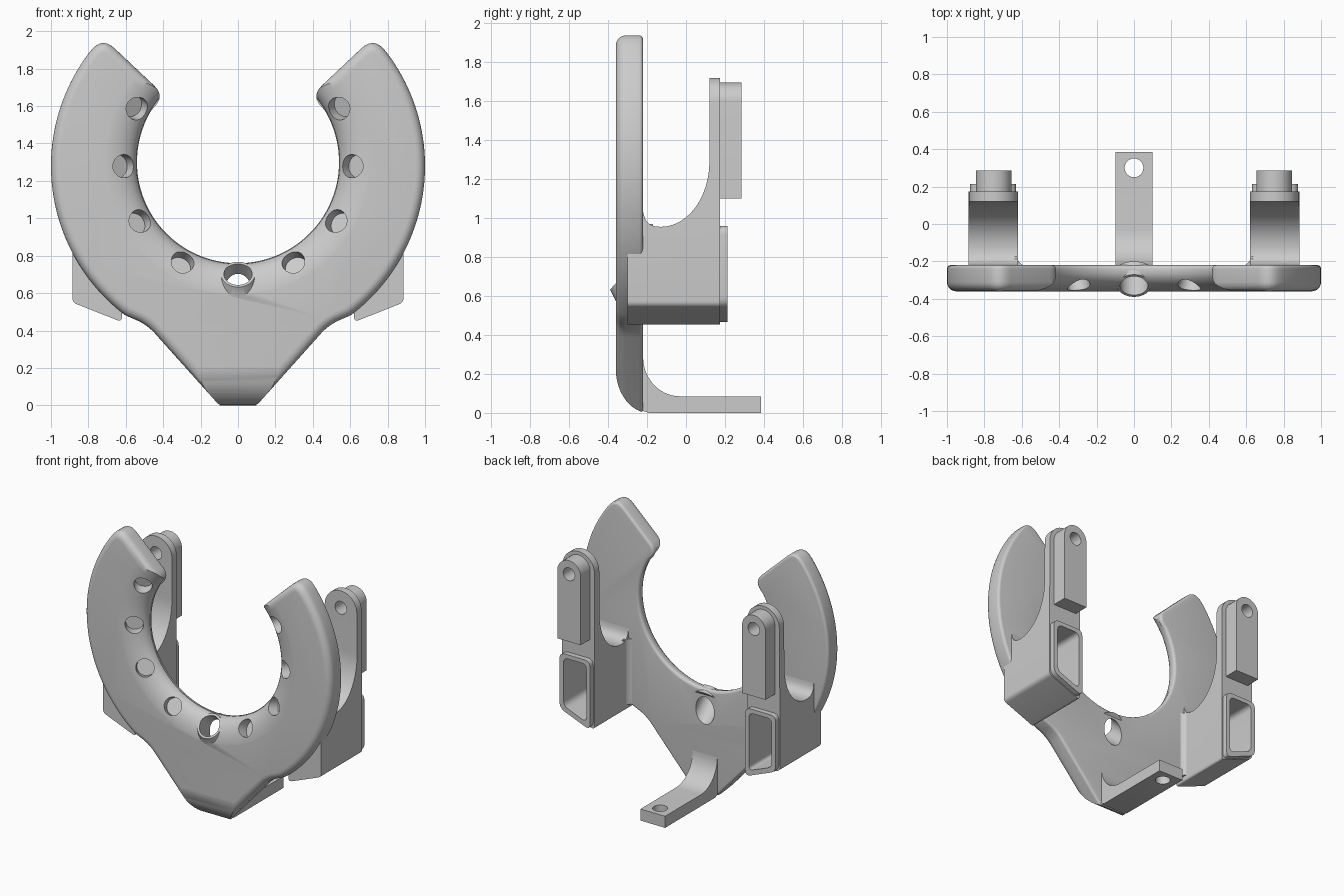
import bpy, bmesh
from math import sin, cos, radians
from mathutils import Vector, Matrix

if "Cube" in bpy.data.objects:
    bpy.data.objects.remove(bpy.data.objects["Cube"], do_unlink=True)

COLOUR = (0.6, 0.6, 0.6, 1)
grey = bpy.data.materials.new("matte grey")
grey.use_nodes = True
grey.diffuse_color = COLOUR
grey.node_tree.nodes["Principled BSDF"].inputs["Base Color"].default_value = COLOUR


def finish(bm, name):
    bmesh.ops.recalc_face_normals(bm, faces=bm.faces)
    mesh = bpy.data.meshes.new(name)
    bm.to_mesh(mesh)
    bm.free()
    mesh.materials.append(grey)
    ob = bpy.data.objects.new(name, mesh)
    bpy.context.collection.objects.link(ob)
    return ob


def arc(cx, cy, rx, ry, a, b, n):
    steps = [radians(a + (b - a) * i / n) for i in range(n + 1)]
    return [(cx + rx * cos(t), cy + ry * sin(t)) for t in steps]


def corner(before, p, after, d, n=6):
    """Rounded corner at p, starting d away on both sides."""
    p = Vector(p)
    a = p + (Vector(before) - p).normalized() * d
    b = p + (Vector(after) - p).normalized() * d
    ts = [i / n for i in range(n + 1)]
    return [tuple(a * (1 - t) ** 2 + p * 2 * t * (1 - t) + b * t * t) for t in ts]


def rounded(pts, d):
    n = len(pts)
    return [q for i in range(n) for q in corner(pts[i - 1], pts[i], pts[(i + 1) % n], d)]


def inset(pts, d):
    """Counter-clockwise outline moved inwards by d."""
    result = []
    for i, p in enumerate(pts):
        p = Vector(p)
        u = (p - Vector(pts[i - 1])).normalized()
        v = (Vector(pts[(i + 1) % len(pts)]) - p).normalized()
        n1, n2 = Vector((-u.y, u.x)), Vector((-v.y, v.x))
        result.append(tuple(p + (n1 + n2) * d / (1 + n1.dot(n2))))
    return result


# Places a 2D profile point on the plane across the given axis
PLACE = {"x": lambda u, v, w: (w, u, v),
         "y": lambda u, v, w: (u, w, v),
         "z": lambda u, v, w: (u, v, w)}


def prism(name, pts, axis, lo, hi, round_lo=0, round_hi=0):
    """Extruded outline, with optional rounded rims at either end."""
    layers = [(0, lo), (0, hi)]
    if round_lo:
        layers[:1] = [(round_lo - x, lo + round_lo - y)
                      for x, y in arc(0, 0, round_lo, round_lo, 90, 0, 6)]
    if round_hi:
        layers[-1:] = [(round_hi - x, hi - round_hi + y)
                       for x, y in arc(0, 0, round_hi, round_hi, 0, 90, 5)]
    bm = bmesh.new()
    rings = [[bm.verts.new(PLACE[axis](u, v, w)) for u, v in (inset(pts, d) if d else pts)]
             for d, w in layers]
    bm.faces.new(rings[0])
    bm.faces.new(rings[-1])
    for a, b in zip(rings, rings[1:]):
        for i in range(len(pts)):
            bm.faces.new((a[i - 1], a[i], b[i], b[i - 1]))
    return finish(bm, name)


def rod(name, start, direction, length, r1, r2):
    bm = bmesh.new()
    d = Vector(direction).normalized()
    turn = d.to_track_quat("Z", "Y").to_matrix().to_4x4()
    bmesh.ops.create_cone(bm, cap_ends=True, segments=40, radius1=r1, radius2=r2, depth=length,
                          matrix=Matrix.Translation(Vector(start) + d * length / 2) @ turn)
    return finish(bm, name)


def combine(target, tool, operation="DIFFERENCE", keep=False):
    mod = target.modifiers.new("combine", "BOOLEAN")
    mod.operation, mod.solver, mod.object = operation, "EXACT", tool
    bpy.context.view_layer.objects.active = target
    bpy.ops.object.modifier_apply(modifier=mod.name)
    if not keep:
        bpy.data.objects.remove(tool, do_unlink=True)


FRONT, BACK = -0.36, -0.22
OUT_Z, IN_Z, IN_R = 1.28, 1.3, 0.54

# Horseshoe plate with a tapered foot
outer = arc(0, OUT_Z, 1, 1, -53, 37, 44)
inner = arc(0, IN_Z, IN_R, IN_R, 31, -90, 48)
tip_out, tip_in, foot, waist = (0.725, 1.97), (0.39, 1.655), (0.1, 0), (0.485, 0.43)
half = ([foot] + corner(foot, waist, outer[0], 0.06) + outer
        + corner(outer[-1], tip_out, tip_in, 0.09)
        + corner(tip_out, tip_in, inner[0], 0.08) + inner)
outline = half + [(-x, z) for x, z in reversed(half[:-1])]
plate = prism("horseshoe_plate", outline, "y", FRONT, BACK, 0.05, 0.02)

# Wide rounding around the inner front edge
bm = bmesh.new()
profile = [(0.3, -0.6), (0.73, -0.6), (0.73, FRONT - 0.001)]
profile += arc(0.73, -0.25, 0.187, 0.111, 270, 180, 10)[1:]
profile += [(0.543, -0.245), (0.3, -0.245)]
rows = []
for k in range(96):
    t = radians(k * 360 / 96)
    rows.append([bm.verts.new((r * cos(t), y, IN_Z + r * sin(t))) for r, y in profile])
for k in range(96):
    for i in range(len(profile)):
        bm.faces.new((rows[k - 1][i - 1], rows[k - 1][i], rows[k][i], rows[k][i - 1]))
combine(plate, finish(bm, "rounding_cutter"))

# Curved front of the foot
toe = arc(-0.19, 0.23, 0.171, 0.23, 180, 270, 14)
combine(plate, prism("toe_cutter", [(-0.6, 0.23)] + toe + [(-0.19, -0.2), (-0.6, -0.2)],
                     "x", -0.9, 0.9))

# Slanted boss with a through hole
axis = Vector((0, 0.75, -0.66)).normalized()
cap = Vector((0, -0.33, 0.70))
combine(plate, rod("boss", cap, axis, 0.07, 0.09, 0.118), "UNION")
combine(plate, rod("boss_cutter", cap - axis * 0.3, axis, 0.8, 0.075, 0.075))

# Slanted blind holes around the inner rim
for side in (1, -1):
    for angle in (28, -2, -31, -61):
        a = radians(angle)
        out = Vector((side * cos(a), 0, sin(a)))
        aim = (out * 0.6 + Vector((0, 1, 0))).normalized()
        mouth = Vector((0, -0.325, IN_Z)) + out * 0.615
        combine(plate, rod("rim_hole_cutter", mouth - aim * 0.15, aim, 0.21, 0.062, 0.062))

parts = [plate]

# Bent foot tab with a screw hole
tab_pts = ([(-0.25, 0.29)] + arc(-0.03, 0.285, 0.19, 0.2, 180, 270, 14)
           + [(0.385, 0.085), (0.385, 0), (-0.19, 0), (-0.25, 0.02)])
tab = prism("foot_tab", tab_pts, "x", -0.1, 0.1)
combine(tab, rod("tab_cutter", (0, 0.3, -0.1), (0, 0, 1), 0.4, 0.05, 0.05))
parts.append(tab)


# Side brackets: block with upright arm, socket rim and peg
def bracket(side, label):
    def flip(pts):
        return [(side * x, z) for x, z in pts]

    mid = 0.75
    low_out, low_in = (0.885, 0.55), (0.62, 0.445)
    bottom = (corner((0.885, 1), low_out, low_in, 0.025)
              + corner(low_out, low_in, (0.62, 1), 0.03))
    body = bottom[::-1] + [(0.885, 0.95)] + arc(mid, 1.59, 0.13, 0.13, 0, 180, 24)
    arm = prism(label + "_bracket", flip(body), "y", -0.3, 0.175)
    scoop = ([(-0.6, 0.84), (-0.23, 0.84)]
             + corner((-0.218, 1.2), (-0.218, 0.955), (0, 0.955), 0.085)
             + arc(-0.13, 1.29, 0.25, 0.335, 270, 360, 20)
             + [(0.12, 2.2), (-0.6, 2.2)])
    combine(arm, prism("scoop_cutter", scoop, "x", -1.2, 1.2))

    rim_pts = rounded([(0.63, 0.96), (0.63, 0.455), (0.877, 0.553), (0.877, 0.96)], 0.045)
    rim = prism(label + "_socket_rim", flip(rim_pts), "y", 0.17, 0.213)
    peg_pts = [(0.845, 1.1), (0.655, 1.1)] + arc(mid, 1.6, 0.095, 0.095, 180, 0, 20)
    peg = prism(label + "_peg", flip(peg_pts), "y", 0.17, 0.285)

    pocket_pts = rounded([(0.66, 0.93), (0.66, 0.505), (0.845, 0.578), (0.845, 0.93)], 0.04)
    pocket = prism("pocket_cutter", flip(pocket_pts), "y", -0.18, 0.5)
    drill = rod("peg_cutter", (side * mid, -0.1, 1.595), (0, 1, 0), 0.6, 0.047, 0.047)
    combine(arm, pocket, keep=True)
    combine(rim, pocket)
    combine(arm, drill, keep=True)
    combine(peg, drill)

    # Concave fillet where the block meets the plate
    web = arc(0.57, -0.17, 0.055, 0.055, 270, 360, 8) + [(0.64, -0.17), (0.64, -0.24), (0.57, -0.24)]
    fillet = prism(label + "_fillet", flip(web), "z", 0.49, 0.97)
    parts.extend([arm, rim, peg, fillet])


bracket(1, "left")
bracket(-1, "right")

# Smooth shading with sharp edges kept
bpy.ops.object.select_all(action="DESELECT")
for ob in parts:
    ob.select_set(True)
bpy.context.view_layer.objects.active = plate
bpy.ops.object.shade_smooth_by_angle(angle=radians(32))
